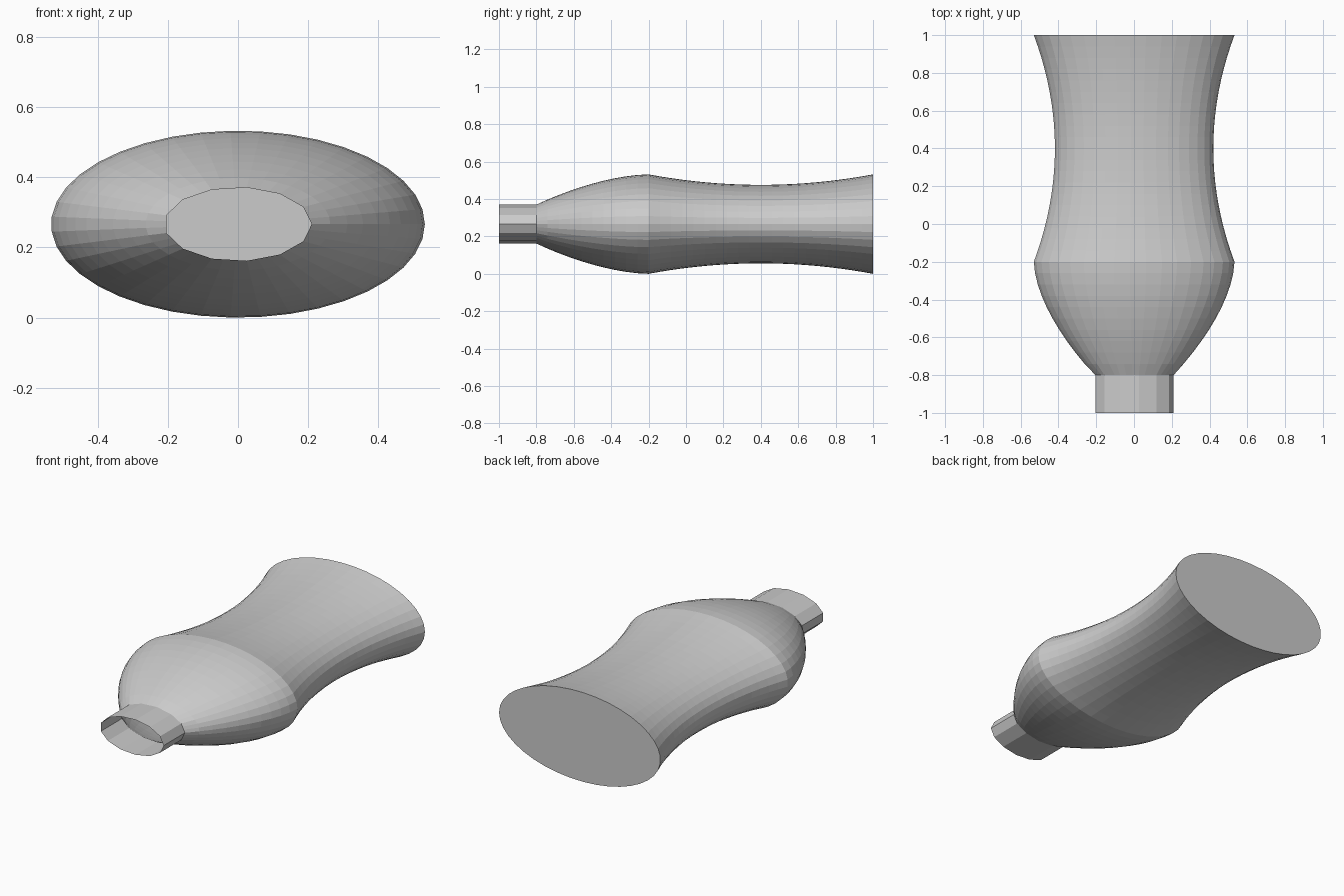
import bpy, bmesh
from math import sin, cos, tau

if "Cube" in bpy.data.objects:
    bpy.data.objects.remove(bpy.data.objects["Cube"])

CENTRE_Z = 0.266
NECK_SIDES = 13
BODY_SIDES = NECK_SIDES * 3


def ring_point(a, r):
    return r * cos(a), CENTRE_Z + 0.5 * r * sin(a)


def ring(bm, y, r, sides, coarse=False):
    """Elliptical ring; coarse rings lie on the neck's polygon."""
    verts = []
    for i in range(sides):
        x, z = ring_point(tau * i / sides, r)
        if coarse:
            k, t = i // 3, (i % 3) / 3
            p = ring_point(tau * k / NECK_SIDES, r)
            q = ring_point(tau * (k + 1) / NECK_SIDES, r)
            x, z = p[0] + (q[0] - p[0]) * t, p[1] + (q[1] - p[1]) * t
        verts.append(bm.verts.new((x, y, z)))
    return verts


def loft(name, profile, sides, cap=False, snap_first=False):
    bm = bmesh.new()
    rings = [ring(bm, y, r, sides, snap_first and i == 0)
             for i, (y, r) in enumerate(profile)]
    for a, b in zip(rings, rings[1:]):
        for i in range(sides):
            j = (i + 1) % sides
            bm.faces.new((a[i], a[j], b[j], b[i]))
    if cap:
        bm.faces.new(rings[-1])
    bmesh.ops.recalc_face_normals(bm, faces=bm.faces)
    # outward normals even though the shell is open
    f = bm.faces[0] if not hasattr(bm.faces, "ensure_lookup_table") else None
    bm.faces.ensure_lookup_table()
    f = bm.faces[0]
    c = f.calc_center_median()
    if f.normal.x * c.x + f.normal.z * (c.z - CENTRE_Z) < 0:
        bmesh.ops.reverse_faces(bm, faces=bm.faces)
    mesh = bpy.data.meshes.new(name)
    bm.to_mesh(mesh)
    bm.free()
    obj = bpy.data.objects.new(name, mesh)
    bpy.context.collection.objects.link(obj)
    return obj


# Shoulder swells from the neck, then the waist pinches in and flares to the base
shoulder = [(-0.2 - 0.6 * t, 0.532 - 0.322 * t ** 1.7)
            for t in (i / 10 for i in range(10, 0, -1))]
waist = [(0.4 + 0.6 * t, 0.42 + 0.112 * t * t)
         for t in (i / 10 - 1 for i in range(21))]
loft("bottle_body", shoulder + waist, BODY_SIDES, cap=True, snap_first=True)

# Open faceted neck
loft("bottle_neck", [(-1, 0.21), (-0.8, 0.21)], NECK_SIDES)
